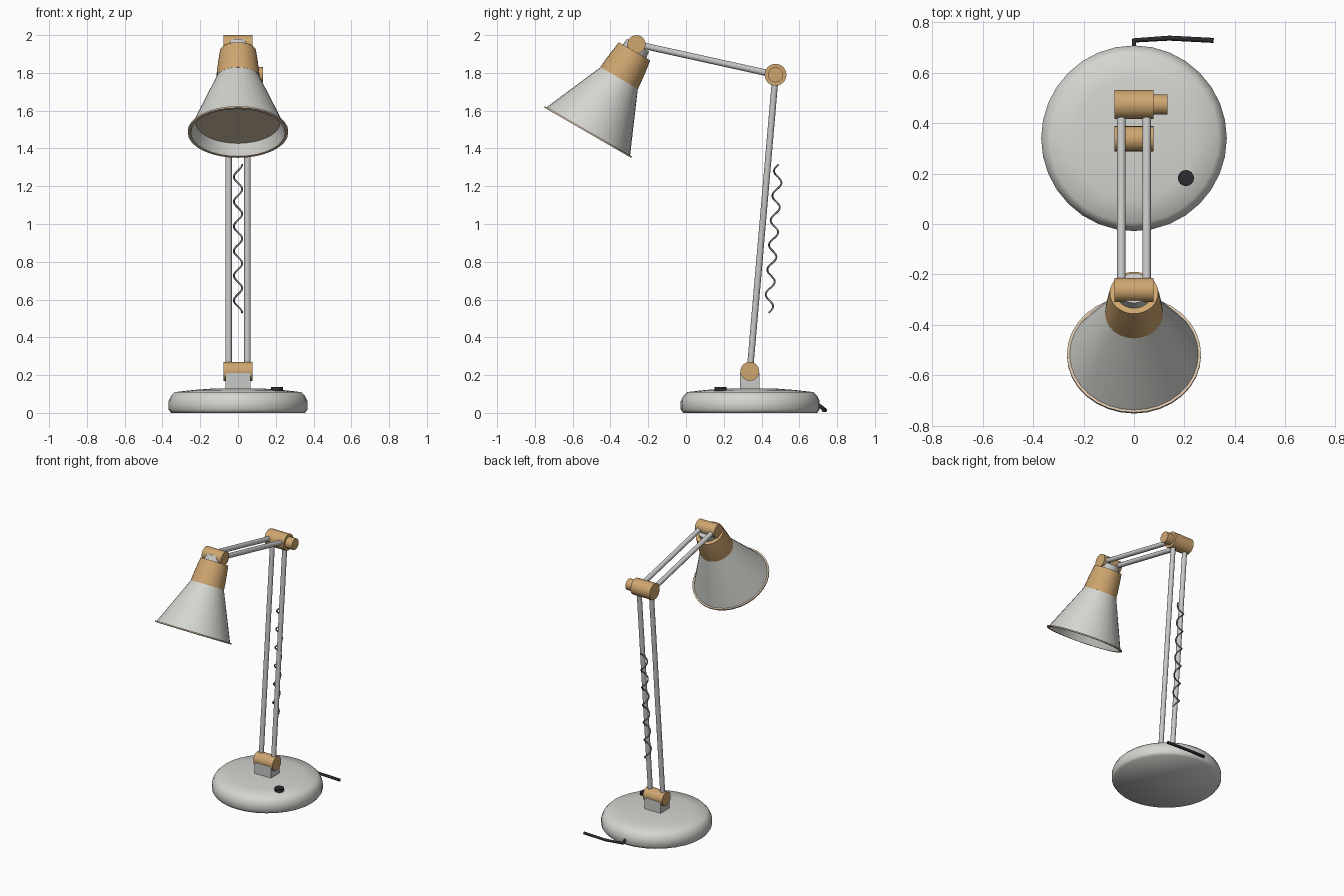
import bpy, bmesh, math
from mathutils import Vector, Matrix

cube = bpy.data.objects.get("Cube")
if cube:
    bpy.data.objects.remove(cube, do_unlink=True)


def material(name, r, g, b):
    m = bpy.data.materials.new(name)
    m.use_nodes = True
    m.diffuse_color = (r, g, b, 1)
    m.node_tree.nodes["Principled BSDF"].inputs["Base Color"].default_value = (r, g, b, 1)
    return m


WHITE = material("warm_white", 0.66, 0.66, 0.63)
STEEL = material("satin_steel", 0.58, 0.58, 0.57)
WOOD = material("golden_wood", 0.62, 0.38, 0.16)
CREAM = material("warm_cream", 0.68, 0.54, 0.40)
BLACK = material("soft_black", 0.025, 0.025, 0.03)
WIRE = material("spring_grey", 0.22, 0.22, 0.24)


def finish(obj, mat, angle=35):
    obj.data.materials.append(mat)
    bpy.ops.object.select_all(action="DESELECT")
    obj.select_set(True)
    bpy.context.view_layer.objects.active = obj
    bpy.ops.object.shade_smooth_by_angle(angle=math.radians(angle))
    return obj


def lathe(name, profile, mat, matrix=Matrix(), sides=32, angle=35):
    """Spin (radius, height) points around the local z axis."""
    bm = bmesh.new()
    verts = [bm.verts.new((r, 0, h)) for r, h in profile]
    edges = [bm.edges.new(pair) for pair in zip(verts, verts[1:])]
    bmesh.ops.spin(bm, geom=verts + edges, axis=(0, 0, 1), cent=(0, 0, 0),
                   steps=sides, angle=math.tau)
    bmesh.ops.remove_doubles(bm, verts=bm.verts, dist=0.0001)
    bmesh.ops.recalc_face_normals(bm, faces=bm.faces)
    mesh = bpy.data.meshes.new(name)
    bm.to_mesh(mesh)
    bm.free()
    obj = bpy.data.objects.new(name, mesh)
    obj.matrix_world = matrix
    bpy.context.collection.objects.link(obj)
    return finish(obj, mat, angle)


def rod(name, a, b, radius, mat, sides=24):
    a, b = Vector(a), Vector(b)
    d = b - a
    bpy.ops.mesh.primitive_cylinder_add(
        vertices=sides, radius=radius, depth=d.length, location=(a + b) / 2,
        rotation=d.to_track_quat("Z", "Y").to_euler())
    bpy.context.object.name = name
    return finish(bpy.context.object, mat)


def wire(name, points, radius, mat):
    curve = bpy.data.curves.new(name, "CURVE")
    curve.dimensions = "3D"
    curve.bevel_depth = radius
    curve.bevel_resolution = 2
    curve.use_fill_caps = True
    spline = curve.splines.new("POLY")
    spline.points.add(len(points) - 1)
    for p, co in zip(spline.points, points):
        p.co = (*co, 1)
    curve.materials.append(mat)
    obj = bpy.data.objects.new(name, curve)
    bpy.context.collection.objects.link(obj)


# Joint centres in the middle plane
foot = Vector((0, 0.338, 0.22))
elbow = Vector((0, 0.474, 1.79))
head = Vector((0, -0.262, 1.952))
side = Vector((1, 0, 0))

# Weighted base, switch and power cord
base_at = Matrix.Translation((0, 0.34, 0))
lathe("base", [(0, 0), (0.355, 0), (0.368, 0.018), (0.368, 0.062), (0.355, 0.09),
               (0.335, 0.11), (0.24, 0.121), (0.12, 0.13), (0, 0.13)],
      WHITE, base_at, angle=80)
rod("switch", (0.206, 0.182, 0.11), (0.206, 0.182, 0.138), 0.032, BLACK, 16)
wire("power_cord", [(0, 0.69, 0.05), (0, 0.728, 0.022), (0.14, 0.737, 0.014),
                    (0.316, 0.728, 0.014)], 0.01, BLACK)

# Post carrying the foot hinge
bpy.ops.mesh.primitive_cube_add(size=1, location=(0, 0.338, 0.165))
post = bpy.context.object
post.name = "post"
post.scale = (0.132, 0.102, 0.09)
finish(post, STEEL)

# Hinge barrels and the tightening knob
for name, centre, radius in (("foot_hinge", foot, 0.05), ("elbow_hinge", elbow, 0.058),
                             ("head_hinge", head, 0.048)):
    rod(name, centre - side * 0.078, centre + side * 0.078, radius, WOOD)
rod("elbow_knob", elbow + side * 0.07, elbow + side * 0.132, 0.04, WOOD)

# Paired arm rods
for label, sign in (("left", 1), ("right", -1)):
    offset = side * 0.05 * sign
    rod(label + "_lower_arm", foot + offset, elbow + offset, 0.017, STEEL, 16)
    rod(label + "_upper_arm", elbow + offset, head + offset, 0.017, STEEL, 16)

# Balance spring running behind the lower arm
low, high = Vector((0, 0.437, 0.53)), Vector((0, 0.49, 1.315))
turns, steps = 6, 16
coil = []
for i in range(turns * steps + 1):
    a = math.tau * i / steps
    centre = low.lerp(high, i / (turns * steps))
    coil.append(centre + Vector((math.cos(a), math.sin(a), 0)) * 0.022)
wire("spring", coil, 0.005, WIRE)

# Lamp head: local z runs from the rim centre up to the neck
tilt = Matrix.Translation((0, -0.519, 1.487)) @ Matrix.Rotation(math.radians(-30), 4, "X")
lathe("shade", [(0.257, 0), (0.112, 0.335), (0.106, 0.335), (0.25, 0), (0.257, 0)],
      WHITE, tilt)
lathe("shade_rim", [(0.25, -0.004), (0.266, -0.004), (0.266, 0.005), (0.25, 0.005),
                    (0.25, -0.004)], CREAM, tilt)
lathe("diffuser", [(0, 0.06), (0.23, 0.06), (0.228, 0.066), (0, 0.066)], CREAM, tilt)
lathe("shade_cap", [(0, 0.33), (0.115, 0.33), (0.112, 0.37), (0.105, 0.43), (0.096, 0.493),
                    (0, 0.493)], WOOD, tilt)
lathe("neck", [(0, 0.48), (0.072, 0.48), (0.068, 0.53), (0, 0.53)], STEEL, tilt)
